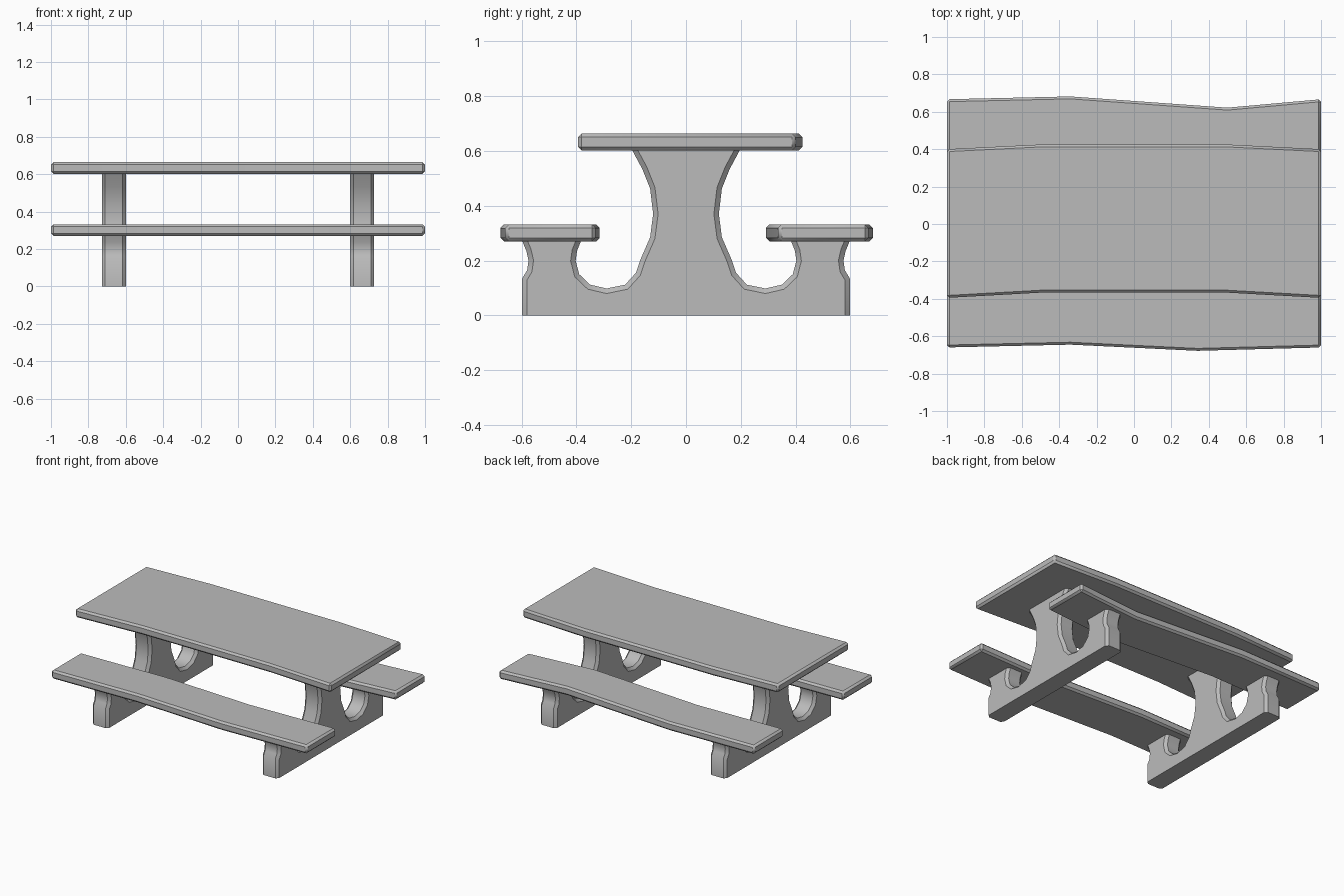
import bpy
import bmesh
import math

default_cube = bpy.data.objects.get("Cube")
if default_cube:
    bpy.data.objects.remove(default_cube, do_unlink=True)

# One plain grey for the whole table
GREY = (0.5, 0.5, 0.5, 1.0)
concrete = bpy.data.materials.new("concrete_grey")
concrete.use_nodes = True
concrete.diffuse_color = GREY
concrete.node_tree.nodes["Principled BSDF"].inputs["Base Color"].default_value = GREY


def extrude_outline(name, points, depth, bevel, wants_bevel):
    """Extrude a closed 3D outline along depth and chamfer the chosen edges."""
    bm = bmesh.new()
    base = bm.faces.new([bm.verts.new(p) for p in points])
    result = bmesh.ops.extrude_face_region(bm, geom=[base])
    new_verts = [g for g in result["geom"] if isinstance(g, bmesh.types.BMVert)]
    bmesh.ops.translate(bm, verts=new_verts, vec=depth)
    bmesh.ops.recalc_face_normals(bm, faces=bm.faces)
    edges = [e for e in bm.edges if wants_bevel(e)]
    bmesh.ops.bevel(bm, geom=edges, offset=bevel, segments=1,
                    affect='EDGES', clamp_overlap=True)
    bmesh.ops.recalc_face_normals(bm, faces=bm.faces)
    mesh = bpy.data.meshes.new(name)
    bm.to_mesh(mesh)
    bm.free()
    mesh.materials.append(concrete)
    obj = bpy.data.objects.new(name, mesh)
    bpy.context.collection.objects.link(obj)
    bpy.ops.object.select_all(action='DESELECT')
    obj.select_set(True)
    bpy.context.view_layer.objects.active = obj
    bpy.ops.object.shade_smooth_by_angle(angle=math.radians(35))
    return obj


def slab(name, front_edge, back_edge, bottom, top):
    """Plank with bent long sides and a chamfer on every sharp edge."""
    outline = front_edge + back_edge[::-1]
    points = [(x, y, bottom) for x, y in outline]
    return extrude_outline(name, points, (0, 0, top - bottom), 0.013,
                           lambda e: e.calc_face_angle(0) > math.radians(45))


def shifted(edge, dy):
    return [(x, y + dy) for x, y in edge]


# Table top
top_back = [(-1, 0.40), (-0.5, 0.425), (0.5, 0.425), (1, 0.40)]
top_front = [(-1, -0.395), (-0.5, -0.367), (0.5, -0.367), (1, -0.395)]
slab("table_top", top_front, top_back, 0.602, 0.664)

# Wavy bench seats
SEAT_WIDTH = 0.33
back_outer = [(-1, 0.667), (-0.34, 0.682), (0.5, 0.622), (1, 0.667)]
front_outer = [(-1, -0.66), (-0.34, -0.645), (0.34, -0.678), (1, -0.66)]
slab("back_seat", shifted(back_outer, -SEAT_WIDTH), back_outer, 0.27, 0.332)
slab("front_seat", front_outer, shifted(front_outer, SEAT_WIDTH), 0.27, 0.332)

# Half of the leg outline: column, scooped hollow, seat post, foot
half_leg = [
    (0.197, 0.604), (0.16, 0.535), (0.131, 0.463), (0.12, 0.37),
    (0.131, 0.285), (0.168, 0.2), (0.183, 0.155), (0.222, 0.112),
    (0.29, 0.098), (0.35, 0.112), (0.39, 0.15), (0.403, 0.2),
    (0.398, 0.235), (0.383, 0.272), (0.598, 0.272), (0.583, 0.235),
    (0.575, 0.2), (0.58, 0.165), (0.598, 0.135), (0.598, 0),
]
leg_outline = half_leg + [(-y, z) for y, z in reversed(half_leg)]


def is_leg_rim(edge):
    """Edges around both flat sides, leaving the sole and the tops square."""
    a, b = (v.co for v in edge.verts)
    return abs(a.x - b.x) < 0.001 and abs(a.z - b.z) > 0.001


# Two matching legs
LEG_WIDTH = 0.128
for name, x in (("right_leg", -0.664), ("left_leg", 0.664)):
    points = [(x - LEG_WIDTH / 2, y, z) for y, z in leg_outline]
    extrude_outline(name, points, (LEG_WIDTH, 0, 0), 0.018, is_leg_rim)
